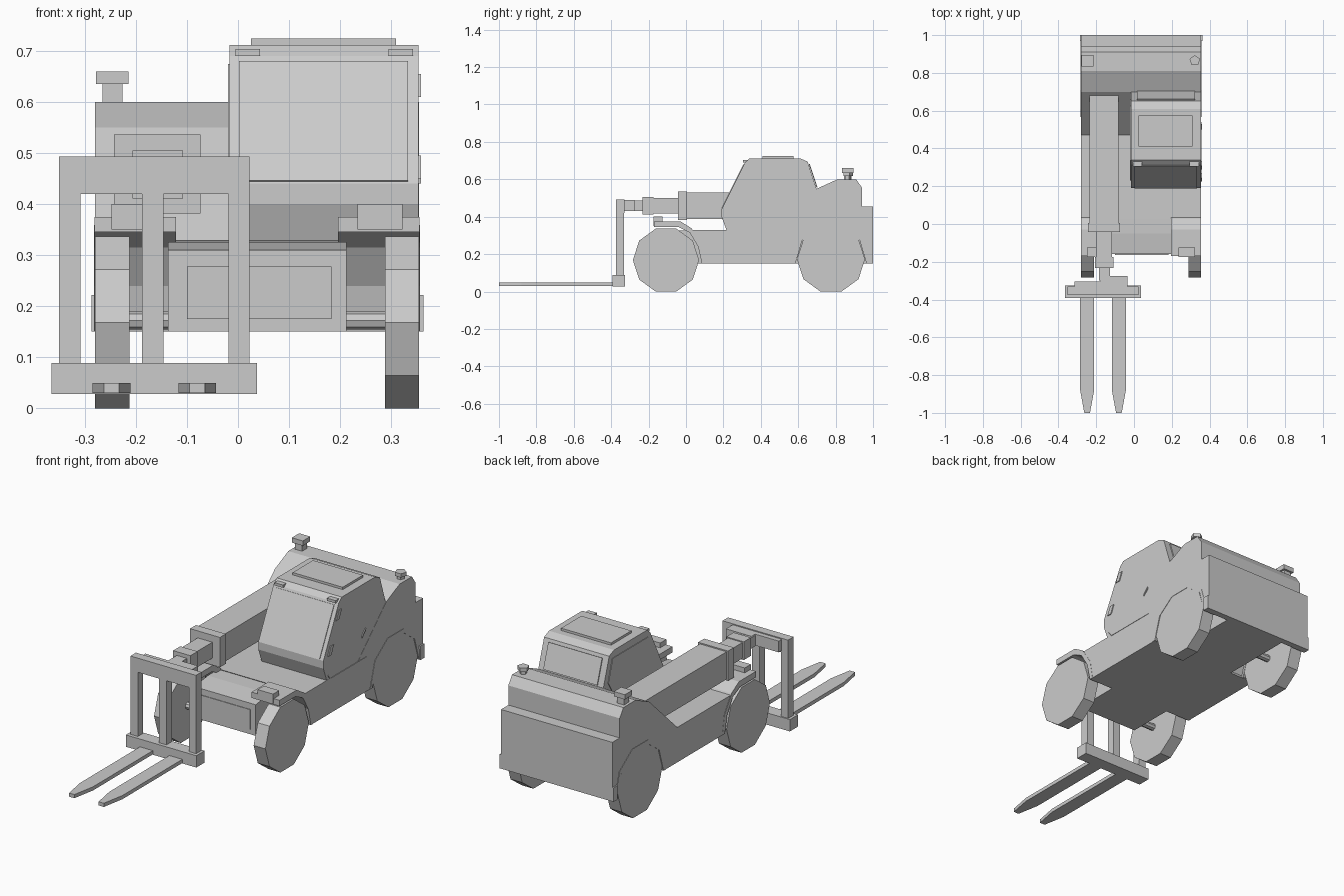
import bpy, bmesh
from math import cos, sin, pi, radians

CX = 0.0375          # centre line of the vehicle body
X0, X1 = -0.28, 0.355


def prism(name, pts, lo, hi, axis='x'):
    """Extrude a 2D profile: (y,z) along x, or (x,y) along z."""
    def put(p, t):
        return (t, p[0], p[1]) if axis == 'x' else (p[0], p[1], t)
    bm = bmesh.new()
    a = [bm.verts.new(put(p, lo)) for p in pts]
    b = [bm.verts.new(put(p, hi)) for p in pts]
    n = len(pts)
    bm.faces.new(a)
    bm.faces.new(b)
    for i in range(n):
        j = (i + 1) % n
        bm.faces.new((a[i], a[j], b[j], b[i]))
    bmesh.ops.recalc_face_normals(bm, faces=bm.faces)
    me = bpy.data.meshes.new(name)
    bm.to_mesh(me)
    bm.free()
    ob = bpy.data.objects.new(name, me)
    bpy.context.collection.objects.link(ob)
    return ob


def box(name, x0, x1, y0, y1, z0, z1):
    return prism(name, [(y0, z0), (y1, z0), (y1, z1), (y0, z1)], x0, x1)


def ring(cy, cz, r, n=10, start=0.0):
    return [(cy + r * cos(start + 2 * pi * i / n), cz + r * sin(start + 2 * pi * i / n)) for i in range(n)]


def sides(inner, outer):
    """Left and right x ranges for parts mirrored about the centre line."""
    return [('right', CX + inner, CX + outer), ('left', CX - outer, CX - inner)]


# main body with rear hood
body = prism('body', [(0.10, 0.15), (0.085, 0.25), (0.03, 0.33), (0.47, 0.33), (0.70, 0.55),
                      (0.81, 0.60), (0.91, 0.60), (0.94, 0.556), (0.94, 0.455), (1.0, 0.455),
                      (1.0, 0.15)], X0, X1)
# rear wheel wells
RY, RZ = 0.775, 0.173
for s, a, b in sides(0.175, 0.36):
    cut = prism('wheel_well_cutter_' + s, ring(RY, RZ - 0.01, 0.20), a, b)
    cut.hide_render = True
    cut.hide_set(True)
    cut.display_type = 'WIRE'
    m = body.modifiers.new('well_' + s, 'BOOLEAN')
    m.operation = 'DIFFERENCE'
    m.solver = 'EXACT'
    m.object = cut

# narrow front chassis, its panel and the axles
prism('front_chassis', [(-0.16, 0.15), (0.12, 0.15), (0.12, 0.328), (-0.05, 0.325), (-0.16, 0.31)], -0.137, 0.213)
box('front_panel', -0.10, 0.183, -0.163, -0.155, 0.175, 0.278)
for name, y, z in (('front_axle', -0.107, 0.172), ('rear_axle', RY, RZ)):
    prism(name, ring(y, z, 0.018, 8), -0.25, 0.325)

# wheels
for s, a, b in sides(0.2505, 0.3175):
    prism('front_wheel_' + s, ring(-0.107, 0.168, 0.177), a, b)
    prism('rear_wheel_' + s, ring(RY, RZ, 0.182), a, b)

# fenders and lamps
front_fender = [(-0.17, 0.375), (-0.03, 0.375), (0.03, 0.338), (0.088, 0.25), (0.105, 0.15),
                (0.085, 0.15), (0.065, 0.24), (0.02, 0.315), (-0.04, 0.345), (-0.17, 0.345)]
arch = [radians(d) for d in (-3, 36, 72, 108, 144, 183)]
rear_fender = ([(RY + 0.208 * cos(t), RZ - 0.012 + 0.208 * sin(t)) for t in arch] +
               [(RY + 0.19 * cos(t), RZ - 0.012 + 0.19 * sin(t)) for t in reversed(arch)])
for s, a, b in sides(0.1585, 0.3185):
    prism('front_fender_' + s, front_fender, a, b)
for s, a, b in sides(0.25, 0.3195):
    prism('rear_fender_' + s, rear_fender, a, b)
for s, a, b in sides(0.197, 0.285):
    box('front_lamp_' + s, a, b, -0.175, -0.125, 0.35, 0.40)

# rear bumper and rear latches
box('rear_bumper', -0.287, 0.363, 0.968, 1.0, 0.15, 0.222)
for s, a, b in sides(0.19, 0.23):
    box('rear_latch_' + s, a, b, 0.995, 1.0, 0.36, 0.366)

# cab
prism('cab', [(0.22, 0.32), (0.19, 0.40), (0.19, 0.44), (0.315, 0.69), (0.34, 0.712),
              (0.61, 0.712), (0.65, 0.695), (0.702, 0.535), (0.702, 0.32)], -0.017, 0.354)
box('roof_hatch', 0.025, 0.31, 0.41, 0.575, 0.705, 0.724)
prism('windshield', [(0.189, 0.446), (0.306, 0.680), (0.312, 0.678), (0.195, 0.443)], 0.002, 0.333)
prism('rear_window', [(0.657, 0.68), (0.698, 0.555), (0.703, 0.557), (0.662, 0.682)], 0.015, 0.322)
window = [(0.23, 0.46), (0.335, 0.675), (0.625, 0.675), (0.66, 0.56), (0.60, 0.46)]
prism('left_window', window, -0.02, -0.01)
for x in (-0.005, 0.295):
    box('windshield_clip', x, x + 0.048, 0.305, 0.345, 0.69, 0.704)
# door trim on the right side
prism('door_sill', [(0.225, 0.35), (0.245, 0.325), (0.54, 0.325), (0.54, 0.33), (0.248, 0.33), (0.228, 0.354)], 0.35, 0.357)
prism('door_handle', [(0.50, 0.44), (0.53, 0.47), (0.53, 0.48), (0.50, 0.45)], 0.35, 0.359)
for y, z in ((0.298, 0.61), (0.234, 0.45)):
    prism('door_hinge', [(y - 0.01, z), (y + 0.015, z), (y + 0.035, z + 0.045), (y + 0.01, z + 0.045)], 0.35, 0.359)

# exhaust and beacon on the hood
box('exhaust_stem', -0.266, -0.226, 0.845, 0.885, 0.59, 0.636)
box('exhaust_cap', -0.278, -0.215, 0.835, 0.895, 0.635, 0.66)


def disc(r):
    return ring(0.322, 0.865, r, 5, pi / 2)


prism('beacon_stem', disc(0.018), 0.59, 0.622, 'z')
prism('beacon_cap', disc(0.029), 0.617, 0.636, 'z')

# telescopic boom
box('boom_outer', -0.235, -0.083, 0.0, 0.69, 0.388, 0.53)
box('boom_collar', -0.243, -0.073, -0.043, 0.005, 0.382, 0.536)
box('boom_middle', -0.20, -0.116, -0.19, 0.0, 0.418, 0.5)
box('boom_middle_collar', -0.207, -0.108, -0.233, -0.175, 0.411, 0.505)
box('boom_inner', -0.186, -0.128, -0.30, -0.2, 0.43, 0.486)

# fork carriage
prism('boom_bracket', [(-0.355, -0.345), (-0.355, -0.325), (-0.315, -0.325), (-0.315, -0.305), (-0.18, -0.305),
                       (-0.18, -0.275), (-0.035, -0.275), (-0.035, -0.32), (0.022, -0.32), (0.022, -0.345)][2:8] +
      [(-0.035, -0.345), (-0.315, -0.345)], 0.43, 0.488, 'z')
box('mast_top_bar', -0.351, 0.023, -0.375, -0.33, 0.42, 0.493)
for x in (-0.351, -0.188, -0.019):
    box('mast_post', x, x + 0.042, -0.374, -0.331, 0.08, 0.43)
box('carriage_bar', -0.365, 0.037, -0.392, -0.325, 0.028, 0.089)

# forks
for x in (-0.248, -0.08):
    prism('fork', [(x - 0.037, -0.38), (x + 0.037, -0.38), (x + 0.037, -0.88), (x + 0.015, -1.0),
                   (x - 0.015, -1.0), (x - 0.037, -0.88)], 0.03, 0.049, 'z')
